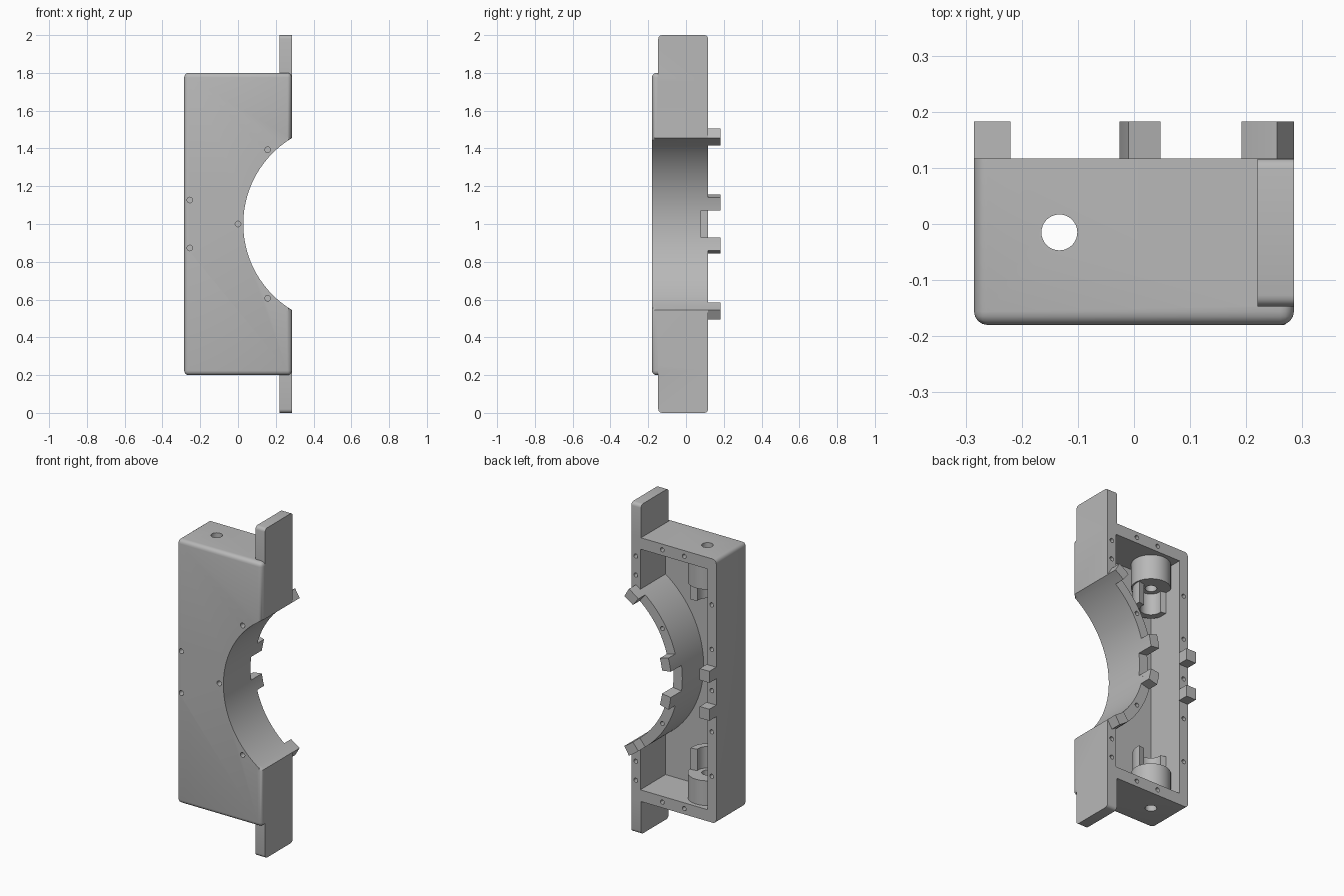
import bpy, bmesh
from math import sin, cos, radians, asin, acos, tau

if "Cube" in bpy.data.objects:
    bpy.data.objects.remove(bpy.data.objects["Cube"])

GREY = bpy.data.materials.new("plain grey")
GREY.use_nodes = True
GREY.diffuse_color = (0.48, 0.48, 0.48, 1)
GREY.node_tree.nodes["Principled BSDF"].inputs["Base Color"].default_value = (0.48, 0.48, 0.48, 1)

FRONT, BACK, SIDE = -0.18, 0.117, 0.285
ARC_X, ARC_Z, R_IN, R_OUT = 0.559, 1.0, 0.531, 0.59
BORE_X, BORE_Y = -0.133, -0.015


def add_prism(bm, pts, axis, a, b):
    """Extrude a 2D outline along y or z from a to b."""
    place = (lambda p, t: (p[0], t, p[1])) if axis == "y" else (lambda p, t: (p[0], p[1], t))
    n = len(pts)
    low = [bm.verts.new(place(p, a)) for p in pts]
    high = [bm.verts.new(place(p, b)) for p in pts]
    bm.faces.new(low)
    bm.faces.new(high[::-1])
    for i in range(n):
        j = (i + 1) % n
        bm.faces.new((low[i], high[i], high[j], low[j]))


def finish(bm, name):
    bmesh.ops.recalc_face_normals(bm, faces=bm.faces[:])
    me = bpy.data.meshes.new(name)
    bm.to_mesh(me)
    bm.free()
    me.materials.append(GREY)
    ob = bpy.data.objects.new(name, me)
    bpy.context.collection.objects.link(ob)
    return ob


def prism(name, pts, axis, a, b):
    bm = bmesh.new()
    add_prism(bm, pts, axis, a, b)
    return finish(bm, name)


def combine(ob, other, operation="DIFFERENCE"):
    """Boolean another object into ob, then discard it."""
    mod = ob.modifiers.new("cut", "BOOLEAN")
    mod.object, mod.operation, mod.solver = other, operation, "EXACT"
    bpy.context.view_layer.objects.active = ob
    bpy.ops.object.modifier_apply(modifier=mod.name)
    bpy.data.objects.remove(other)


def circle(cx, cy, r, n=32, start=0, sweep=tau):
    count = n if sweep == tau else n + 1
    return [(cx + r * cos(start + sweep * i / n), cy + r * sin(start + sweep * i / n))
            for i in range(count)]


def arc(r, a0, a1, n):
    """Points on the big opening; zero degrees points to -x."""
    return [(ARC_X - r * cos(a0 + (a1 - a0) * i / n), ARC_Z + r * sin(a0 + (a1 - a0) * i / n))
            for i in range(n + 1)]


def ring_piece(r0, r1, deg0, deg1, n=6):
    a0, a1 = radians(deg0), radians(deg1)
    return arc(r0, a0, a1, n) + arc(r1, a1, a0, n)


def shell_outline(half, low, high, r):
    """Rectangle with a circular bite in its +x side."""
    a = acos((ARC_X - half) / r)
    return [(half, low), (-half, low), (-half, high), (half, high)] + arc(r, a, -a, 56)


# Body with rounded front edges and outer corners
bm = bmesh.new()
add_prism(bm, shell_outline(SIDE, 0.2, 1.8, R_IN), "y", FRONT, BACK)
rounded = []
for e in bm.edges:
    v, w = e.verts
    on_front = max(v.co.y, w.co.y) < FRONT + 0.001
    corner = abs(v.co.x - w.co.x) + abs(v.co.z - w.co.z) < 0.001 and abs(v.co.z - 1) > 0.79
    if on_front or corner:
        rounded.append(e)
bmesh.ops.bevel(bm, geom=rounded, offset=0.024, segments=4, profile=0.5, affect="EDGES",
                clamp_overlap=True)
body = finish(bm, "housing_body")

# Mounting ears at both ends, with rounded tips
for low, high in ((1.75, 2.0), (0.0, 0.25)):
    bm = bmesh.new()
    add_prism(bm, [(0.22, low), (SIDE, low), (SIDE, high), (0.22, high)], "y", -0.147, BACK)
    tips = [e for e in bm.edges
            if abs(e.verts[0].co.x - e.verts[1].co.x) > 0.01 and abs(e.verts[0].co.z - 1) > 0.9]
    bmesh.ops.bevel(bm, geom=tips, offset=0.02, segments=4, profile=0.5, affect="EDGES")
    combine(body, finish(bm, "ear"), "UNION")

# Hollow interior, end bores and notch in the curved wall
combine(body, prism("cavity", shell_outline(0.225, 0.27, 1.73, R_OUT), "y", -0.125, 0.3))
combine(body, prism("end_bore", circle(BORE_X, BORE_Y, 0.032), "z", -0.1, 2.1))
combine(body, prism("notch", ring_piece(0.5, 0.62, -7.6, 7.6), "y", 0.08, 0.3))

# Small screw holes on the front face and on the rear rim
bm = bmesh.new()
front_holes = [(0.0, 1.0)]
rim_holes = [(-0.255, 1.0)]
for s in (-1, 1):
    front_holes += [(-0.255, 1 + s * 0.127), (0.157, 1 + s * 0.393)]
    rim_holes += [(-0.255, 1 + s * 0.25), (-0.255, 1 + s * 0.52), (0.077, 1 + s * 0.765),
                  (-0.07, 1 + s * 0.765), (0.255, 1 + s * 0.68), (0.255, 1 + s * 0.565),
                  (0.077, 1 + s * 0.288)]
for x, z in front_holes:
    add_prism(bm, circle(x, z, 0.015, 16), "y", -0.3, -0.14)
for x, z in rim_holes:
    add_prism(bm, circle(x, z, 0.013, 16), "y", 0.05, 0.3)
combine(body, finish(bm, "screw_holes"))

parts = [body]
for s, side in ((1, "upper"), (-1, "lower")):
    # Locating tabs on the curved wall and on the straight wall
    for name, d0, d1 in (("inner_tab", 7.6, 15.4), ("end_tab", 51.5, 59)):
        parts.append(prism(side + "_" + name, ring_piece(R_IN, R_OUT, s * d0, s * d1),
                           "y", BACK, 0.183))
    z0, z1 = 1 + s * 0.08, 1 + s * 0.15
    parts.append(prism(side + "_side_tab", [(-SIDE, z0), (-0.22, z0), (-0.22, z1), (-SIDE, z1)],
                       "y", BACK, 0.183))

    # Bored socket against the end wall
    socket = prism(side + "_socket", circle(BORE_X, BORE_Y, 0.108, 48), "z", 1 + s * 0.58, 1 + s * 0.75)
    combine(socket, prism("bore", circle(BORE_X, BORE_Y, 0.032), "z", 0, 2))
    parts.append(socket)

    # Open cradle continuing from the socket
    cradle = (circle(BORE_X, BORE_Y, 0.1, 24, tau / 2 - 0.2, tau / 2 + 0.4)
              + circle(BORE_X, BORE_Y, 0.06, 24, 0.2, -tau / 2 - 0.4))
    parts.append(prism(side + "_cradle", cradle, "z", 1 + s * 0.45, 1 + s * 0.58))

# Smooth curved surfaces, keeping edges crisp
bpy.ops.object.select_all(action="DESELECT")
for ob in parts:
    ob.select_set(True)
bpy.context.view_layer.objects.active = body
bpy.ops.object.shade_smooth_by_angle(angle=radians(30))
